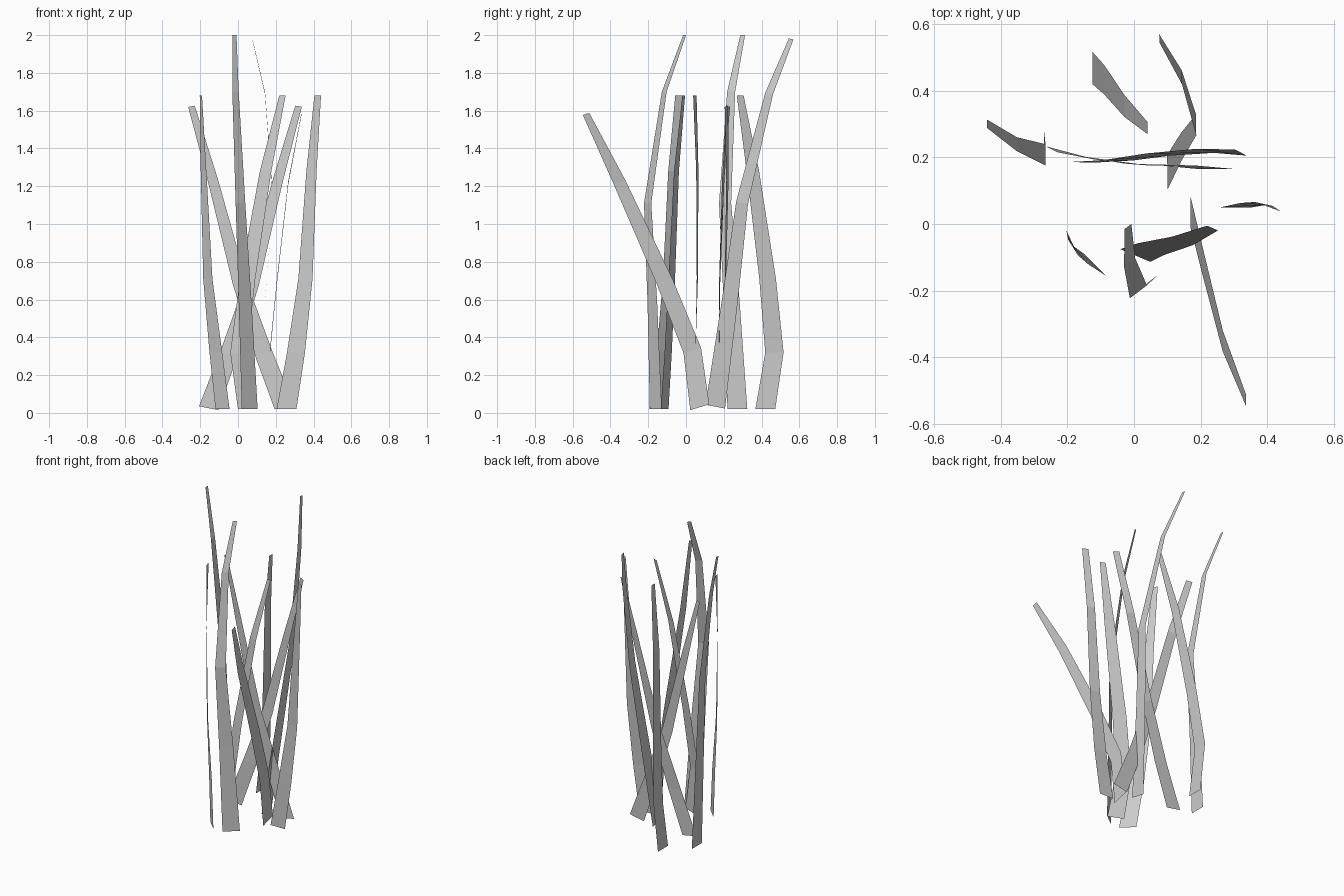
import bpy
from math import radians
from mathutils import Matrix, Vector

# Blade shapes: (sideways sweep, bend, height, width, twist) per cross-section
SHAPES = {
    "swept": [(0, 0, 0, .105, 0), (-.048, 0, .30, .097, 0), (-.012, .036, .69, .088, 0),
              (.066, .096, 1.26, .066, 0), (.133, .166, 1.66, .036, 0)],
    "slim": [(0, 0, 0, .105, 0), (.05, 0, .30, .095, 0), (.10, .010, .69, .075, -.006),
             (.132, .010, 1.26, .054, -.012), (.165, -.003, 1.66, .035, -.018)],
    "tall": [(0, 0, 0, .105, 0), (-.03, 0, .56, .085, 0), (-.065, -.005, 1.09, .064, 0),
             (-.033, .081, 1.68, .042, 0), (.028, .170, 1.98, .025, 0)],
}

# Placement: shape, root x, y, z, turn in degrees, sideways lean, forward lean
BLADES = [
    ("tall", .062, -.16, .02, 37, 0, 0),
    ("tall", -.27, .272, .02, 90, 0, 0),
    ("tall", .10, .155, .033, 90, .19, -.075),
    ("swept", .17, .073, .03, -90, .29, 0),
    ("swept", -.125, .42, .02, -90, 0, 0),
    ("swept", .048, -.113, .02, -23, 0, 0),
    ("slim", .257, .05, .02, 0, 0, 0),
    ("slim", -.082, -.157, .02, 135, 0, 0),
    ("slim", .245, .165, .03, 180, .20, -.035),
    ("slim", -.155, .185, .025, 0, .19, .02),
]


def grass_blade(shape, x, y, z, turn, side, fwd):
    place = (Matrix.Translation((x, y, z)) @ Matrix.Rotation(radians(turn), 4, 'Z')
             @ Matrix.Rotation(-fwd, 4, 'X') @ Matrix.Rotation(side, 4, 'Y'))
    verts = []
    for u, v, h, w, t in SHAPES[shape]:
        for s in (-.5, .5):
            verts.append(place @ Vector((u + s * w, v + s * t, h)))
    faces = [(i, i + 1, i + 3, i + 2) for i in range(0, len(verts) - 2, 2)]
    mesh = bpy.data.meshes.new("grass_blade")
    mesh.from_pydata(verts, [], faces)
    ob = bpy.data.objects.new("grass_blade", mesh)
    bpy.context.collection.objects.link(ob)


# Clump of grass blades
for blade in BLADES:
    grass_blade(*blade)
